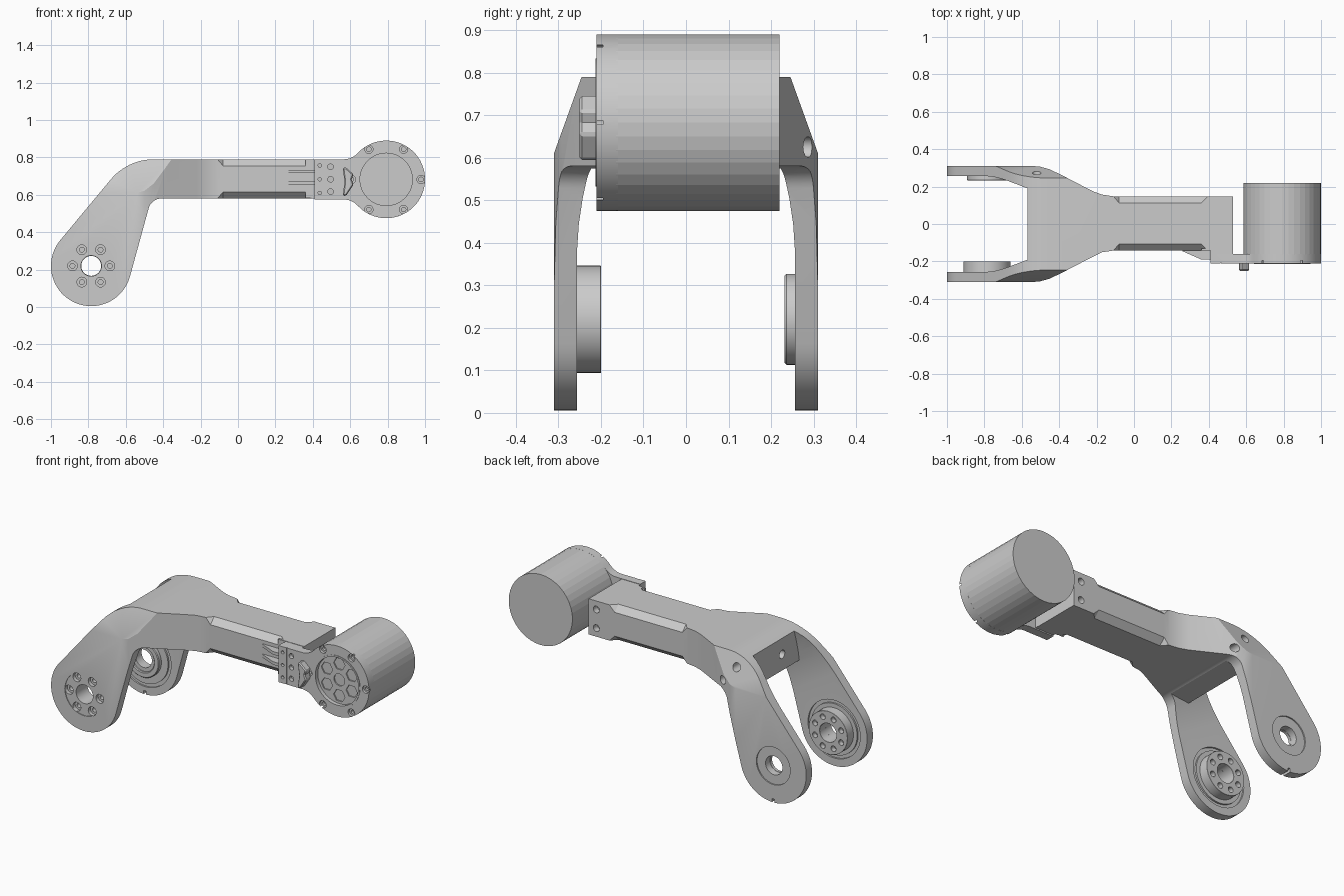
import bpy, bmesh
from math import sin, cos, radians

if "Cube" in bpy.data.objects:
    bpy.data.objects.remove(bpy.data.objects["Cube"])

LEG = (-0.785, 0.22)       # pivot centre (x, z)
MOT = (0.7925, 0.6825)     # motor centre (x, z)
PLACE = {'x': lambda u, v, d: (d, u, v),
         'y': lambda u, v, d: (u, d, v),
         'z': lambda u, v, d: (u, v, d)}


def arc(c, r, a0, a1, n):
    return [(c[0] + r * cos(radians(a0 + (a1 - a0) * i / n)),
             c[1] + r * sin(radians(a0 + (a1 - a0) * i / n))) for i in range(n + 1)]


def circle(c, r, n=32):
    return arc(c, r, 0, 360, n)[:-1]


def finish(name, bm):
    bmesh.ops.recalc_face_normals(bm, faces=bm.faces)
    me = bpy.data.meshes.new(name)
    bm.to_mesh(me)
    bm.free()
    ob = bpy.data.objects.new(name, me)
    bpy.context.collection.objects.link(ob)
    return ob


def prism(name, outlines, axis, a, b):
    """Extrude one or more closed 2D outlines along an axis from a to b."""
    bm = bmesh.new()
    for pts in outlines:
        lo = [bm.verts.new(PLACE[axis](u, v, a)) for u, v in pts]
        hi = [bm.verts.new(PLACE[axis](u, v, b)) for u, v in pts]
        bm.faces.new(lo)
        bm.faces.new(hi)
        for i in range(len(pts)):
            j = (i + 1) % len(pts)
            bm.faces.new((lo[i], lo[j], hi[j], hi[i]))
    return finish(name, bm)


def hull(name, pts):
    bm = bmesh.new()
    bmesh.ops.convex_hull(bm, input=[bm.verts.new(p) for p in pts])
    return finish(name, bm)


def boolean(ob, cutter, op='DIFFERENCE'):
    m = ob.modifiers.new('cut', 'BOOLEAN')
    m.object, m.operation, m.solver = cutter, op, 'EXACT'
    bpy.context.view_layer.objects.active = ob
    bpy.ops.object.modifier_apply(modifier=m.name)
    bpy.data.objects.remove(cutter)


def drill(ob, centres, r, y0, y1, n=20):
    boolean(ob, prism('drill', [circle(c, r, n) for c in centres], 'y', y0, y1))


def ring(name, c, r0, r1, y0, y1, n=48):
    ob = prism(name, [circle(c, r1, n)], 'y', y0, y1)
    drill(ob, [c], r0, y0 - 0.1, y1 + 0.1, n)
    return ob


def around(c, r, n, start=0):
    return circle(c, r, n) if not start else arc(c, r, start, start + 360, n)[:-1]


def bevel(ob, w):
    m = ob.modifiers.new('bevel', 'BEVEL')
    m.width, m.segments, m.limit_method, m.angle_limit = w, 1, 'ANGLE', radians(50)


# Arm: side silhouette cut to the plan outline and the sloped shoulders
side = (arc(LEG, 0.215, -15, -220, 40) + arc((-0.45, 0.49), 0.3, 140, 90, 12)
        + [(0.53, 0.79), (0.53, 0.58)] + arc((-0.41, 0.51), 0.07, 90, 165, 8))
arm = prism('forked_arm', [side], 'y', -0.4, 0.4)
back = [(-1.1, 0.31), (-0.54, 0.31), (-0.50, 0.306), (-0.45, 0.292), (-0.38, 0.258),
        (-0.22, 0.175), (-0.17, 0.157), (-0.11, 0.148), (0.6, 0.148)]
front = [(x, -y + (0.006 if x > -0.2 else 0)) for x, y in reversed(back)]
boolean(arm, prism('plan', [back + front], 'z', -0.2, 1), 'INTERSECT')
shoulder = [(-0.35, -0.2), (0.35, -0.2), (0.35, 0.5), (0.245, 0.791), (0.235, 0.9),
            (-0.235, 0.9), (-0.245, 0.791), (-0.35, 0.5)]
boolean(arm, prism('shoulder', [shoulder], 'x', -1.2, 0.8), 'INTERSECT')

# Fork gap: narrows along the leg direction, stops at the bridge
D, N = (0.53, 0.848), (0.848, -0.53)
width = [(-0.4, 0.256), (0.28, 0.256), (0.34, 0.252), (0.4, 0.243), (0.46, 0.230),
         (0.52, 0.212), (0.58, 0.19), (0.8, 0.10)]
gap = prism('gap', [width + [(s, -w) for s, w in reversed(width)]], 'z', -0.8, 0.8)
for v in gap.data.vertices:
    s, w, t = v.co
    v.co = (LEG[0] + s * D[0] + t * N[0], w, LEG[1] + s * D[1] + t * N[1])
room = prism('room', [[(-1.3, -0.3), (-0.2, -0.3), (-0.2, 0.575), (-0.57, 0.575),
                       (-0.57, 1.0), (-1.3, 1.0)]], 'y', -0.5, 0.5)
boolean(gap, room, 'INTERSECT')
boolean(arm, gap)

# Long chamfers on the four edges of the bar
for sy, y in ((1, 0.148), (-1, 0.142)):
    for sz, z in ((1, 0.79), (-1, 0.58)):
        pts = []
        for x in (-0.08, 0.36):
            pts += [(x, sy * (y + a), z + sz * b)
                    for a, b in ((-0.055, 0.02), (0.02, -0.055), (0.08, 0.08))]
        pts += [(x, sy * (y + 0.012), z + sz * 0.012) for x in (-0.13, 0.42)]
        boolean(arm, hull('chamfer', pts))

# Pivot, bolt holes and shallow recesses in the arm
bolts = around(LEG, 0.1, 6)
drill(arm, [LEG], 0.125, -0.4, -0.306, 48)
drill(arm, [LEG], 0.11, 0.303, 0.4, 48)
drill(arm, [LEG], 0.055, -0.4, 0.4, 32)
drill(arm, bolts, 0.026, -0.4, -0.285)
drill(arm, bolts, 0.013, -0.4, -0.25)
drill(arm, [(-0.52, 0.715), (-0.44, 0.625)], 0.024, 0.21, 0.4)
drill(arm, [(0.48, 0.63), (0.48, 0.74)], 0.02, 0.11, 0.3)
boolean(arm, prism('bridge_hole', [circle((-0.08, 0.67), 0.025, 20)], 'x', -0.7, -0.52))
boolean(arm, prism('notch', [[(-0.793, -0.1), (-0.777, -0.1), (-0.777, 0.025),
                              (-0.793, 0.025)]], 'y', 0.2, 0.4))
for y in (-1, 1):
    boolean(arm, ring('groove', LEG, 0.15, 0.17, y * 0.256 - 0.01, y * 0.256 + 0.01))

# Hubs on the inner side of both legs
hub = ring('front_hub', LEG, 0.055, 0.126, -0.26, -0.2)
drill(hub, around(LEG, 0.092, 8, 22.5), 0.016, -0.23, -0.1)
bevel(hub, 0.004)
hub2 = ring('back_hub', LEG, 0.075, 0.107, 0.232, 0.26)
bevel(hub2, 0.004)
lip = ring('back_bearing_lip', LEG, 0.053, 0.085, 0.245, 0.262)

# Mounting pad and ramp ribs on the front of the bar
pad = prism('mount_pad', [[(0.36, -0.13), (0.53, -0.13), (0.53, -0.18), (0.42, -0.195),
                           (0.41, -0.195), (0.41, -0.142), (0.36, -0.142)]], 'z', 0.582, 0.788)
ramp = [(0.26, -0.135), (0.26, -0.146), (0.36, -0.19), (0.415, -0.19), (0.415, -0.135)]
for i, z in enumerate((0.665, 0.725)):
    prism('ramp_rib_%d' % i, [ramp], 'z', z - 0.009, z + 0.009)

# Motor plate: neck blending into a round flange
outline = ([(0.41, 0.79)] + arc((0.5655, 0.89), 0.1, 270, 317.6, 8)
           + arc(MOT, 0.2075, 137.6, -137.6, 48)[1:]
           + arc((0.5655, 0.475), 0.1, 42.4, 90, 8)[1:] + [(0.41, 0.575)])
plate = prism('motor_plate', [outline], 'y', -0.21, -0.16)
screws = around(MOT, 0.186, 6)
drill(plate, screws, 0.022, -0.3, -0.195)
drill(plate, screws, 0.012, -0.3, -0.18)
drill(plate, [(0.495, z) for z in (0.617, 0.683, 0.75)], 0.015, -0.3, -0.18)
drill(plate, [(0.437, z) for z in (0.61, 0.683, 0.757)], 0.009, -0.3, -0.19)
drill(plate, [MOT], 0.15, -0.3, -0.1, 48)
boolean(plate, prism('step', [[(0.462, 0.4), (0.466, 0.4), (0.466, 1), (0.462, 1)]],
                     'y', -0.3, -0.206))

# Motor body and the spoked face inside the flange
motor = prism('motor_body', [circle(MOT, 0.2075, 40)], 'y', -0.165, 0.22)
face = prism('motor_face', [circle(MOT, 0.148, 48)], 'y', -0.19, -0.16)
drill(face, around(MOT, 0.093, 6, 30), 0.037, -0.3, -0.183, 6)
drill(face, [MOT], 0.035, -0.3, -0.183, 24)
rim = ring('motor_rim', MOT, 0.14, 0.15, -0.213, -0.17)

# Cable stop wedge in front of the flange
stop = prism('stop_wedge', [[(0.56, 0.595), (0.578, 0.595), (0.618, 0.655), (0.608, 0.683),
                             (0.618, 0.71), (0.578, 0.745), (0.56, 0.745), (0.57, 0.67)]],
             'y', -0.25, -0.2)
bevel(stop, 0.006)

# Smooth the curved walls, keep the motor body faceted
for ob in (arm, hub, hub2, lip, plate, rim):
    bpy.ops.object.select_all(action='DESELECT')
    ob.select_set(True)
    bpy.context.view_layer.objects.active = ob
    bpy.ops.object.shade_smooth_by_angle(angle=radians(20))
